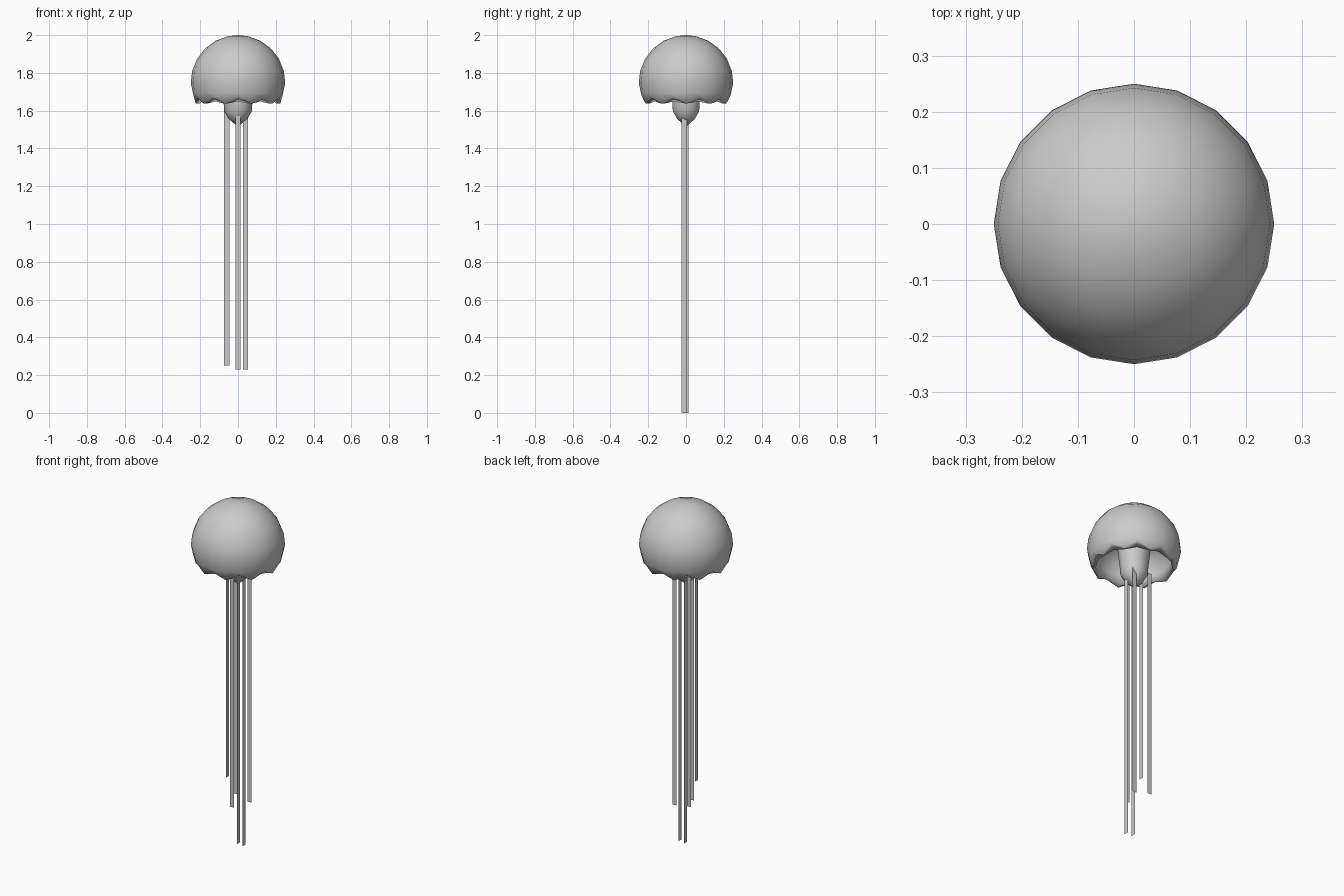
import bpy, bmesh, math

if "Cube" in bpy.data.objects:
    bpy.data.objects.remove(bpy.data.objects["Cube"])

SIDES = 20


def lathe(name, profile, sides=SIDES, wave_rows=None):
    """Revolve (radius, z) points; wave_rows {row: (dr, dz)} shifts every second vertex."""
    wave_rows = wave_rows or {}
    bm = bmesh.new()
    rings = []
    for i, (r, z) in enumerate(profile):
        if r == 0:
            rings.append([bm.verts.new((0, 0, z))] * sides)
            continue
        ring = []
        for k in range(sides):
            dr, dz = wave_rows.get(i, (0, 0)) if k % 2 else (0, 0)
            a = 2 * math.pi * k / sides
            ring.append(bm.verts.new(((r + dr) * math.cos(a), (r + dr) * math.sin(a), z + dz)))
        rings.append(ring)
    for a, b in zip(rings, rings[1:]):
        for k in range(sides):
            n = (k + 1) % sides
            quad = [a[k], b[k], b[n], a[n]]
            bm.faces.new(list(dict.fromkeys(quad)))
    bmesh.ops.recalc_face_normals(bm, faces=bm.faces)
    return finish(name, bm)


def finish(name, bm):
    mesh = bpy.data.meshes.new(name)
    bm.to_mesh(mesh)
    bm.free()
    obj = bpy.data.objects.new(name, mesh)
    bpy.context.collection.objects.link(obj)
    for p in mesh.polygons:
        p.use_smooth = True
    return obj


# Bell: outer dome, scalloped rim, hollow underside
bell = [(0, 2.0)]
for deg in (12, 28, 44, 60, 76, 91):
    t = math.radians(deg)
    bell.append((0.25 * math.sin(t), 1.75 + 0.25 * math.cos(t)))
bell += [(0.238, 1.69), (0.224, 1.637), (0.205, 1.637),
         (0.205, 1.70), (0.18, 1.77), (0.12, 1.82), (0.0, 1.84)]
lathe("bell", bell, wave_rows={8: (0.008, 0.035), 9: (-0.004, 0.012)})

# Central stalk hanging from the underside
lathe("stalk", [(0.095, 1.83), (0.085, 1.72), (0.076, 1.64), (0.073, 1.595),
                (0.048, 1.555), (0, 1.515)], sides=10)


# Ribbon tentacles: thin single-sided strips with their widths along x or y
def ribbon(name, x, y, bottom, axis, width=0.028, top=1.6):
    h = width / 2
    dx, dy = (h, 0) if axis == "x" else (0, h)
    bm = bmesh.new()
    bm.faces.new([bm.verts.new(v) for v in (
        (x - dx, y - dy, bottom), (x + dx, y + dy, bottom),
        (x + dx, y + dy, top), (x - dx, y - dy, top))])
    finish(name, bm)


for i, args in enumerate([(-0.06, 0.058, 0.25, "x"), (0.0, -0.055, 0.23, "x"),
                          (0.04, 0.05, 0.23, "x"), (-0.06, -0.011, 0.375, "y"),
                          (0.004, -0.001, 0.0, "y"), (0.045, -0.01, 0.0, "y")]):
    ribbon(f"tentacle_{i + 1}", *args)
